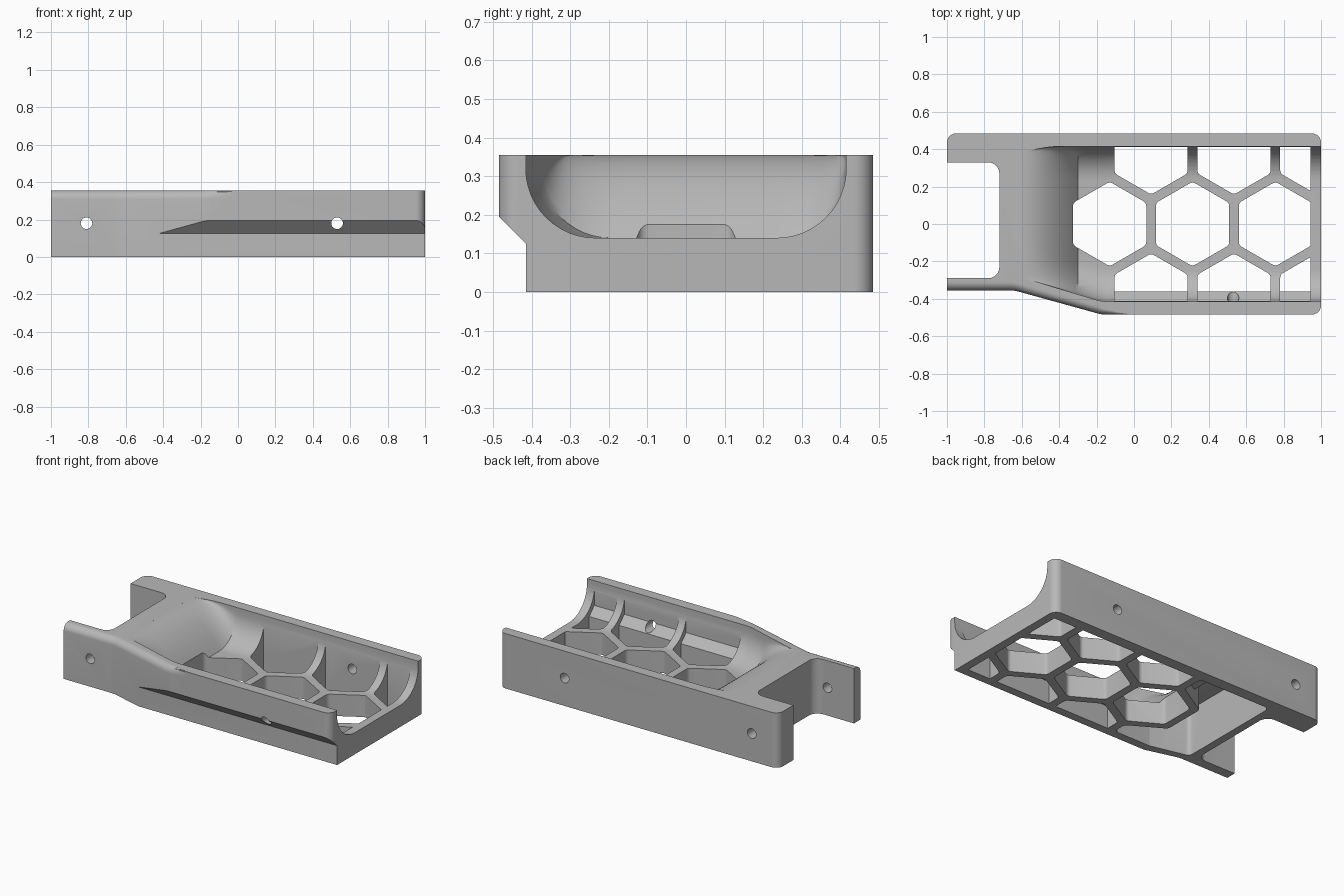
import bpy, bmesh, math
from mathutils import Vector

cube = bpy.data.objects.get("Cube")
if cube:
    bpy.data.objects.remove(cube, do_unlink=True)

grey = bpy.data.materials.new("neutral grey")
grey.use_nodes = True
tone = (0.48, 0.48, 0.48, 1)
grey.diffuse_color = tone
grey.node_tree.nodes["Principled BSDF"].inputs["Base Color"].default_value = tone

TOP, FLOOR, HALF, INNER = 0.355, 0.14, 0.485, 0.415


def rounded(points, steps=8):
    """Turn (x, y, radius) corners into a polygon with round corners."""
    out = []
    for i, (x, y, r) in enumerate(points):
        p = Vector((x, y))
        if r == 0:
            out.append(p)
            continue
        u = (Vector(points[i - 1][:2]) - p).normalized()
        v = (Vector(points[(i + 1) % len(points)][:2]) - p).normalized()
        t = r / math.tan(u.angle(v) / 2)
        c = p + (u + v).normalized() * math.hypot(r, t)
        a, b = p + u * t - c, p + v * t - c
        out += [c + a.lerp(b, k / steps).normalized() * r for k in range(steps + 1)]
    return out


def add_loft(bm, sections):
    """Join closed rings of points into a capped solid."""
    rings = [[bm.verts.new(p) for p in section] for section in sections]
    n = len(rings[0])
    for r0, r1 in zip(rings, rings[1:]):
        for i in range(n):
            j = (i + 1) % n
            bm.faces.new((r0[i], r0[j], r1[j], r1[i]))
    bm.faces.new(rings[0])
    bm.faces.new(rings[-1])


def add_prism(bm, points, axis, low, high):
    place = {"x": lambda a, b, h: (h, a, b),
             "y": lambda a, b, h: (a, h, b),
             "z": lambda a, b, h: (a, b, h)}[axis]
    add_loft(bm, [[place(p[0], p[1], h) for p in points] for h in (low, high)])


def finish(bm, name):
    bmesh.ops.triangulate(bm, faces=bm.faces[:])
    bmesh.ops.recalc_face_normals(bm, faces=bm.faces[:])
    if bm.calc_volume(signed=True) < 0:
        bmesh.ops.reverse_faces(bm, faces=bm.faces[:])
    mesh = bpy.data.meshes.new(name)
    bm.to_mesh(mesh)
    bm.free()
    mesh.materials.append(grey)
    ob = bpy.data.objects.new(name, mesh)
    bpy.context.scene.collection.objects.link(ob)
    return ob


def prism(name, points, axis, low, high):
    bm = bmesh.new()
    add_prism(bm, points, axis, low, high)
    return finish(bm, name)


def volume(mesh):
    bm = bmesh.new()
    bm.from_mesh(mesh)
    size = bm.calc_volume(signed=True)
    bm.free()
    return size


def combine(target, cutter, operation="DIFFERENCE"):
    """Bake a boolean, accepting only a sound solid, and discard the cutter."""
    cutter.hide_render = True
    before = volume(target.data)
    mod = target.modifiers.new("cut", "BOOLEAN")
    mod.operation, mod.object = operation, cutter
    baked = target.data
    for solver in ("MANIFOLD", "EXACT"):
        mod.solver = solver
        bpy.context.view_layer.update()
        deps = bpy.context.evaluated_depsgraph_get()
        result = bpy.data.meshes.new_from_object(target.evaluated_get(deps))
        if 0.1 * before < volume(result) < before:
            baked = result
            break
    target.modifiers.remove(mod)
    target.data = baked
    bpy.data.objects.remove(cutter, do_unlink=True)


def ramp(x):
    """Height of the tray floor along its length."""
    t = min(max((x + 0.6) / 0.3, 0), 1)
    return TOP - (TOP - FLOOR) * t * t


# Outer block: straight back, front narrowing toward the fork end,
# with a round-over on the narrow front edge that fades out
outline = rounded([(-1, -0.355, 0), (-0.64, -0.355, 0.2), (-0.17, -HALF, 0.2), (-0.02, -HALF, 0),
                   (1, -HALF, 0.05), (1, HALF, 0.05), (-1, HALF, 0.05)])
levels = [(0, 0)]
for k in range(9):
    angle = math.pi / 2 * k / 8
    levels.append((TOP - 0.045 * (1 - math.sin(angle)), 0.045 * (1 - math.cos(angle))))
sections = []
for z, inset in levels:
    sections.append([(x, y + inset * min(1, max(0, (-0.02 - x) / 0.2)) * (y < -0.3), z)
                     for x, y in outline])
bm = bmesh.new()
add_loft(bm, sections)
body = finish(bm, "bracket_body")

# Undercut along the lower front
combine(body, prism("undercut", [(-0.7, -0.1), (-INNER, -0.1), (-INNER, 0.125), (-0.7, 0.41)],
                    "x", -1.2, 1.2))

# Fork notch between the two arms
combine(body, prism("notch", rounded([(-1.2, -0.29, 0), (-0.72, -0.29, 0.06),
                                      (-0.72, 0.33, 0.06), (-1.2, 0.33, 0)]), "z", -0.1, 0.5))

# Tray: rounded trough with a curved ramp, lofted along the length
sections = []
stations = [-0.595 + 0.295 * k / 20 for k in range(21)] + [-0.25, -0.19, -0.15, 0.4, 1.1]
quarter = [math.pi / 2 * k / 12 for k in range(13)]
for x in stations:
    z0 = ramp(x)
    front = -INNER + 0.3 * max(0, -0.17 - x)
    back = INNER - 0.035 * (max(0, -0.38 - x) / 0.22) ** 2
    ry, rz = 0.18, min(0.18, (TOP - z0) * 0.85)
    curve = [(ry * (1 - math.cos(a)), z0 + rz * (1 - math.sin(a))) for a in quarter]
    section = [(x, front, 0.5)] + [(x, front + d, z) for d, z in curve]
    section += [(x, back - d, z) for d, z in reversed(curve)] + [(x, back, 0.5)]
    sections.append(section)
bm = bmesh.new()
add_loft(bm, sections)
combine(body, finish(bm, "tray"))

# Honeycomb openings, trimmed to leave the side and end walls standing
PITCH, RADIUS = 0.443, 0.226
bm = bmesh.new()
for row in (-1, 0, 1):
    for col in range(3):
        cx = -0.13 + PITCH * (col + 0.5 * abs(row))
        cy = row * PITCH * math.sqrt(3) / 2
        corners = [(cx + RADIUS * math.sin(k * math.pi / 3),
                    cy + RADIUS * math.cos(k * math.pi / 3), 0.03) for k in range(6)]
        add_prism(bm, rounded(corners, 4), "z", -0.1, 0.45)
cells = finish(bm, "honeycomb")
combine(cells, prism("cell_limit", [(-0.36, -0.2), (-0.36, 0.145), (-0.412, 0.197),
                                    (-0.412, 0.6), (0.412, 0.6), (0.412, -0.2)],
                     "x", -0.8, 0.945), "INTERSECT")
combine(body, cells)

# Hollow under the ramp, following the honeycomb edge
hollow = prism("hollow", rounded([(-0.67, -0.3, 0.03), (-0.42, -0.36, 0.03), (-0.155, -0.36, 0.03),
                                  (-0.155, -0.27, 0.03), (-0.375, -0.14, 0.03),
                                  (-0.375, 0.14, 0.03), (-0.155, 0.27, 0.03),
                                  (-0.155, 0.41, 0.03), (-0.67, 0.41, 0.03)], 4), "z", -0.1, 0.4)
under = [(-0.8, -0.2), (-0.8, TOP - 0.05)]
under += [(-0.6 + 0.025 * k, ramp(-0.6 + 0.025 * k) - 0.05) for k in range(13)]
under += [(0, FLOOR - 0.05), (0, -0.2)]
combine(hollow, prism("hollow_limit", under, "y", -0.7, 0.7), "INTERSECT")
combine(body, hollow)

# Screw holes through both side walls
for x in (-0.81, 0.53):
    ring = [(x + 0.031 * math.cos(a), 0.18 + 0.031 * math.sin(a))
            for a in (math.tau * k / 24 for k in range(24))]
    combine(body, prism("screw_hole", ring, "y", -0.7, 0.7))

# Smooth curved areas, keep edges crisp
bpy.ops.object.select_all(action="DESELECT")
body.select_set(True)
bpy.context.view_layer.objects.active = body
bpy.ops.object.shade_smooth_by_angle(angle=math.radians(30))
